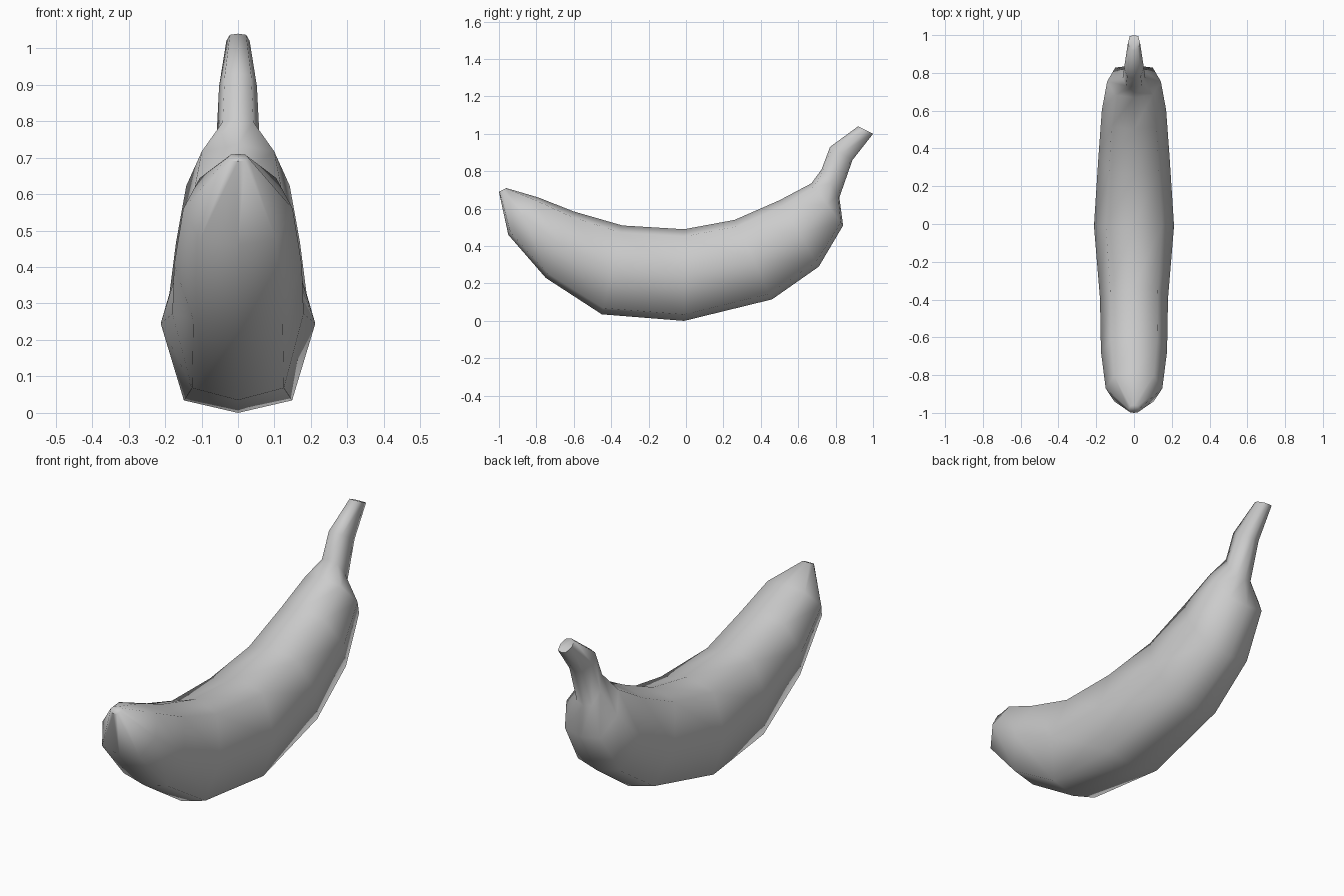
import bpy, bmesh
from mathutils import Vector

if "Cube" in bpy.data.objects:
    bpy.data.objects.remove(bpy.data.objects["Cube"])

# Stations along the fruit: inner (y, z), outer (y, z), half width
STATIONS = [
    ((-0.96, 0.71), (-1.00, 0.69), 0.028),
    ((-0.79, 0.66), (-0.95, 0.46), 0.150),
    ((-0.60, 0.585), (-0.75, 0.23), 0.175),
    ((-0.34, 0.51), (-0.45, 0.035), 0.180),
    ((-0.01, 0.49), (-0.01, 0.00), 0.212),
    ((0.26, 0.54), (0.46, 0.115), 0.188),
    ((0.50, 0.645), (0.71, 0.29), 0.170),
    ((0.67, 0.735), (0.84, 0.51), 0.142),
    ((0.725, 0.81), (0.82, 0.66), 0.060),
    ((0.77, 0.93), (0.89, 0.86), 0.052),
    ((0.92, 1.04), (1.00, 1.00), 0.032),
]
# Eight-sided rounded cross-section: (across, along inner-outer axis)
SECTION = [(0, 1), (0.70, 0.84), (1, 0), (0.70, -0.86),
           (0, -1), (-0.70, -0.86), (-1, 0), (-0.70, 0.84)]

bm = bmesh.new()
rings = []
for inner, outer, width in STATIONS:
    a, b = Vector((0, *inner)), Vector((0, *outer))
    mid, half = (a + b) / 2, (a - b) / 2
    rings.append([bm.verts.new(mid + half * v + Vector((width * u, 0, 0)))
                  for u, v in SECTION])

# Skin between neighbouring rings, then the blossom tip and stem end caps
for r, s in zip(rings, rings[1:]):
    for i in range(8):
        j = (i + 1) % 8
        bm.faces.new((r[i], r[j], s[j], s[i]))
bm.faces.new(rings[0])
bm.faces.new(rings[-1])
bmesh.ops.recalc_face_normals(bm, faces=bm.faces)

mesh = bpy.data.meshes.new("banana")
bm.to_mesh(mesh)
bm.free()
banana = bpy.data.objects.new("banana", mesh)
bpy.context.collection.objects.link(banana)
bpy.context.view_layer.objects.active = banana
banana.select_set(True)
bpy.ops.object.shade_smooth_by_angle(angle=1.2)
